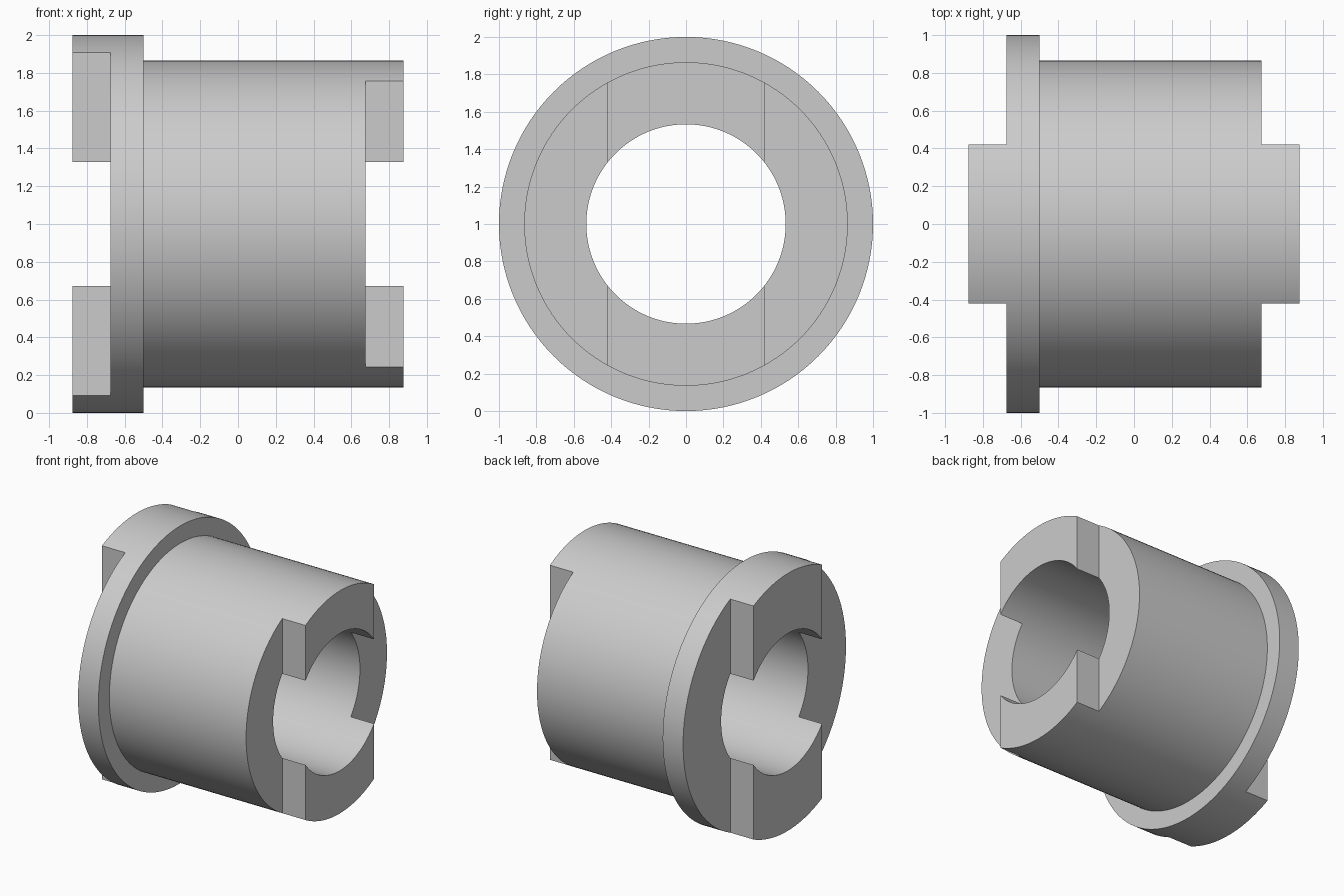
import bpy, bmesh, math
from mathutils import Matrix, Vector

cube = bpy.data.objects.get("Cube")
if cube:
    bpy.data.objects.remove(cube, do_unlink=True)

SEGMENTS = 128
HALF_LENGTH = 0.875    # tip of the end keys
SHOULDER = 0.675       # floor of the end notches
FLANGE_FACE = -0.5
BORE, BODY, FLANGE = 0.533, 0.865, 1.0
KEY_HALF_WIDTH = 0.42
CENTRE = Vector((0, 0, 1))

metal = bpy.data.materials.new("plain grey")
metal.use_nodes = True
grey = (0.6, 0.6, 0.6, 1)
metal.diffuse_color = grey
metal.node_tree.nodes["Principled BSDF"].inputs["Base Color"].default_value = grey


def make_object(name, bm):
    mesh = bpy.data.meshes.new(name)
    bmesh.ops.recalc_face_normals(bm, faces=bm.faces)
    bm.to_mesh(mesh)
    bm.free()
    obj = bpy.data.objects.new(name, mesh)
    bpy.context.collection.objects.link(obj)
    return obj


# Flanged sleeve: closed profile (x, radius) turned around the x axis
profile = [(-HALF_LENGTH, BORE), (-HALF_LENGTH, FLANGE), (FLANGE_FACE, FLANGE),
           (FLANGE_FACE, BODY), (HALF_LENGTH, BODY), (HALF_LENGTH, BORE)]
bm = bmesh.new()
rings = []
for i in range(SEGMENTS):
    a = 2 * math.pi * i / SEGMENTS
    rings.append([bm.verts.new(CENTRE + Vector((x, r * math.sin(a), r * math.cos(a))))
                  for x, r in profile])
for i, ring in enumerate(rings):
    following = rings[(i + 1) % SEGMENTS]
    for j in range(len(profile)):
        k = (j + 1) % len(profile)
        bm.faces.new((ring[j], ring[k], following[k], following[j]))
sleeve = make_object("flanged_sleeve", bm)
sleeve.data.materials.append(metal)

# Notches: a block cut from each side of both ends, leaving keys above and below
bm = bmesh.new()
for end in (-1, 1):
    for side in (-1, 1):
        place = Matrix.Translation((end * (SHOULDER + 0.5), side * (KEY_HALF_WIDTH + 0.5), 1))
        bmesh.ops.create_cube(bm, size=1, matrix=place @ Matrix.Diagonal((1, 1, 3, 1)))
cutter = make_object("notch_cutter", bm)
cutter.hide_render = True
cutter.data.materials.append(metal)

bpy.ops.object.select_all(action='DESELECT')
bpy.context.view_layer.objects.active = sleeve
sleeve.select_set(True)
cut = sleeve.modifiers.new("notches", 'BOOLEAN')
cut.operation = 'DIFFERENCE'
cut.solver = 'EXACT'
cut.object = cutter
bpy.ops.object.modifier_apply(modifier=cut.name)
bpy.data.objects.remove(cutter, do_unlink=True)

bpy.ops.object.shade_smooth_by_angle(angle=math.radians(30))
